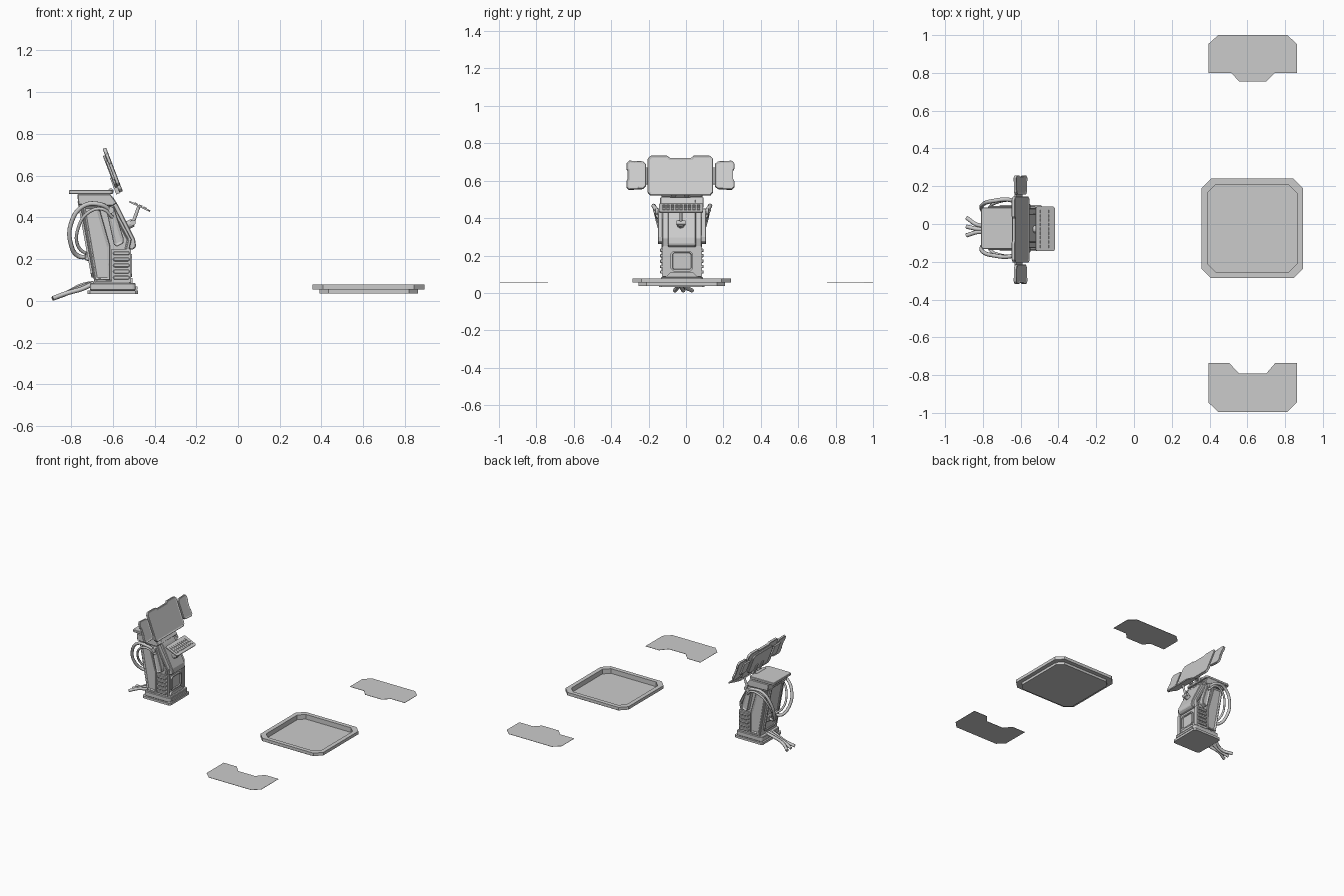
import bpy, bmesh
from math import radians, sin, cos
from mathutils import Matrix, Vector

CY = -0.022                      # centre line of the console in y


def frame(o, x, y):
    x, y = Vector(x).normalized(), Vector(y).normalized()
    z = x.cross(y)
    return Matrix(((x.x, y.x, z.x, o[0]), (x.y, y.y, z.y, o[1]),
                   (x.z, y.z, z.z, o[2]), (0, 0, 0, 1)))


def finish(name, bm, bevel=0):
    bmesh.ops.recalc_face_normals(bm, faces=bm.faces)
    me = bpy.data.meshes.new(name)
    bm.to_mesh(me)
    bm.free()
    ob = bpy.data.objects.new(name, me)
    bpy.context.collection.objects.link(ob)
    if bevel:
        m = ob.modifiers.new("bevel", 'BEVEL')
        m.width, m.segments, m.limit_method = bevel, 1, 'ANGLE'
    return ob


def prism(name, pts, m, a, b, bevel=0, inset=None):
    """Extrude a 2D outline in frame m from depth a to b; inset=(width, depth) recesses both caps."""
    bm = bmesh.new()
    lo = [bm.verts.new(m @ Vector((u, v, a))) for u, v in pts]
    hi = [bm.verts.new(m @ Vector((u, v, b))) for u, v in pts]
    caps = [bm.faces.new(lo[::-1]), bm.faces.new(hi)]
    n = len(pts)
    for i in range(n):
        j = (i + 1) % n
        bm.faces.new((lo[i], lo[j], hi[j], hi[i]))
    bmesh.ops.recalc_face_normals(bm, faces=bm.faces)
    if inset:
        bmesh.ops.inset_individual(bm, faces=caps, thickness=inset[0], depth=0)
        bmesh.ops.inset_individual(bm, faces=caps, thickness=0.003, depth=-inset[1])
    return finish(name, bm, bevel)


def octagon(x0, x1, y0, y1, c):
    return [(x0 + c, y0), (x1 - c, y0), (x1, y0 + c), (x1, y1 - c),
            (x1 - c, y1), (x0 + c, y1), (x0, y1 - c), (x0, y0 + c)]


def rect(x0, x1, y0, y1):
    return [(x0, y0), (x1, y0), (x1, y1), (x0, y1)]


def hose(name, pts, r):
    cu = bpy.data.curves.new(name, 'CURVE')
    cu.dimensions, cu.bevel_depth, cu.bevel_resolution = '3D', r, 2
    cu.use_fill_caps, cu.resolution_u = True, 6
    sp = cu.splines.new('BEZIER')
    sp.bezier_points.add(len(pts) - 1)
    for p, co in zip(sp.bezier_points, pts):
        p.co = co
        p.handle_left_type = p.handle_right_type = 'AUTO'
    ob = bpy.data.objects.new(name, cu)
    bpy.context.collection.objects.link(ob)
    bpy.ops.object.select_all(action='DESELECT')
    ob.select_set(True)
    bpy.context.view_layer.objects.active = ob
    bpy.ops.object.convert(target='MESH')
    bpy.ops.object.shade_smooth_by_angle(angle=radians(50))


def cylinder(name, p, q, r, seg=12):
    p, q = Vector(p), Vector(q)
    bm = bmesh.new()
    rot = (q - p).to_track_quat('Z', 'Y').to_matrix().to_4x4()
    bmesh.ops.create_cone(bm, cap_ends=True, segments=seg, radius1=r, radius2=r,
                          depth=(q - p).length, matrix=Matrix.Translation((p + q) / 2) @ rot)
    return finish(name, bm)


FLAT = Matrix.Identity(4)
SIDE = frame((0, CY, 0), (1, 0, 0), (0, 0, 1))       # outline in x,z ; depth along -y

# Floor tray: octagonal rings from the underside, around the rim, down to the floor
bm = bmesh.new()
big, small = (0.358, 0.894, -0.287, 0.24, 0.05), (0.39, 0.862, -0.255, 0.208, 0.043)
rings = [[bm.verts.new((x, y, z)) for x, y in octagon(*o)] for o, z in
         ((small, 0.036), (small, 0.055), (big, 0.055), (big, 0.078), (small, 0.078), (small, 0.042))]
for r, s in zip(rings, rings[1:]):
    for i in range(8):
        bm.faces.new((r[i], r[(i + 1) % 8], s[(i + 1) % 8], s[i]))
bm.faces.new(rings[0])
bm.faces.new(rings[-1])
finish("floor_tray", bm)

# Two flat panels, one with a tab and one with the matching notch
for name, pts in (
    ("tab_panel", [(0.394, 0.80), (0.515, 0.80), (0.557, 0.754), (0.70, 0.754), (0.745, 0.80), (0.862, 0.80),
                   (0.862, 0.953), (0.812, 1.0), (0.446, 1.0), (0.394, 0.953)]),
    ("notch_panel", [(0.394, -0.737), (0.505, -0.737), (0.557, -0.792), (0.70, -0.792), (0.747, -0.737),
                     (0.862, -0.737), (0.862, -0.945), (0.812, -0.995), (0.446, -0.995), (0.394, -0.945)])):
    prism(name, pts, FLAT, 0.054, 0.056)

# Console base
prism("base_plate", octagon(-0.72, -0.48, CY - 0.122, CY + 0.122, 0.012), FLAT, 0.033, 0.05)
prism("base_step", octagon(-0.71, -0.49, CY - 0.112, CY + 0.112, 0.012), FLAT, 0.05, 0.086, 0.004)
prism("base_foot_bar", rect(-0.575, -0.482, 0.055, 0.07), SIDE, -0.09, 0.09)

# Leaning body with recessed sides
prism("body", [(-0.765, 0.512), (-0.687, 0.084), (-0.52, 0.084), (-0.52, 0.25), (-0.51, 0.295),
               (-0.592, 0.45), (-0.628, 0.512)], SIDE, -0.105, 0.105, 0.003, (0.016, 0.01))
prism("front_spine", [(-0.60, 0.50), (-0.62, 0.46), (-0.54, 0.25), (-0.505, 0.245), (-0.488, 0.26),
                      (-0.493, 0.295), (-0.572, 0.455)], SIDE, -0.075, 0.075, 0.004)
prism("head_collar", [(-0.77, 0.512), (-0.765, 0.46), (-0.60, 0.455), (-0.58, 0.47), (-0.612, 0.512)],
      SIDE, -0.116, 0.116, 0.004)
prism("top_shelf", octagon(-0.81, -0.60, CY - 0.11, CY + 0.11, 0.01), FLAT, 0.512, 0.531, 0.003)

# Service hatch on the lower front
FRONT = frame((-0.52, CY, 0), (0, 1, 0), (0, 0, 1))
prism("front_hatch", octagon(-0.06, 0.06, 0.115, 0.225, 0.015), FRONT, -0.005, 0.012, 0, (0.01, 0.008))
prism("front_kick_plate", [(-0.085, 0.086), (0.085, 0.086), (0.06, 0.11), (-0.06, 0.11)], FRONT, 0, 0.015)

# Back panel and hose socket box
UPBACK = Vector((-0.078, 0, 0.428))
BACK = frame((-0.687, CY, 0.084), (0, -1, 0), UPBACK)
prism("back_panel", octagon(-0.075, 0.075, 0.03, 0.40, 0.02), BACK, -0.005, 0.01, 0, (0.012, 0.006))
prism("hose_socket_box", [(-0.735, 0.195), (-0.69, 0.185), (-0.70, 0.245), (-0.728, 0.238)], SIDE,
      -0.06, 0.06, 0.004)

# Side pods, vents and hoses, mirrored about the centre line
for s, tag in ((1, "left"), (-1, "right")):
    def d(a, b):
        return (-s * a, -s * b)
    prism("side_frame_" + tag, [(-0.745, 0.455), (-0.685, 0.10), (-0.612, 0.10), (-0.612, 0.26),
                                (-0.66, 0.43), (-0.66, 0.455)], SIDE, *d(0.088, 0.108), 0.003, (0.01, 0.006))
    prism("side_pod_" + tag, [(-0.632, 0.44), (-0.622, 0.45), (-0.595, 0.45), (-0.548, 0.30),
                              (-0.55, 0.275), (-0.58, 0.26), (-0.595, 0.27)], SIDE, *d(0.09, 0.128), 0.005,
          (0.01, 0.005))
    prism("vent_box_" + tag, rect(-0.606, -0.512, 0.088, 0.248), SIDE, *d(0.08, 0.107))
    for i in range(5):
        z = 0.103 + i * 0.029
        prism(f"vent_slat_{tag}_{i}", octagon(-0.598, -0.52, z, z + 0.018, 0.004), SIDE, *d(0.1, 0.116), 0.003)
    hose("outer_hose_" + tag, [(x, CY + s * y, z) for x, y, z in (
        (-0.605, 0.125, 0.43), (-0.66, 0.15, 0.462), (-0.74, 0.145, 0.455), (-0.80, 0.125, 0.37),
        (-0.80, 0.09, 0.27), (-0.765, 0.05, 0.215), (-0.72, 0.04, 0.21))], 0.011)
    hose("inner_hose_" + tag, [(x, CY + s * y, z) for x, y, z in (
        (-0.60, 0.125, 0.40), (-0.65, 0.147, 0.44), (-0.715, 0.14, 0.425), (-0.765, 0.11, 0.35),
        (-0.765, 0.06, 0.26), (-0.72, 0.03, 0.22))], 0.008)
    cylinder("hose_clamp_" + tag, (-0.61, CY + s * 0.10, 0.435), (-0.61, CY + s * 0.142, 0.435), 0.017)

# Screens: three panels in one tilted plane
t = radians(21)
CS = CY - 0.008
SCREEN = frame((-0.602, CS, 0.626), (0, 1, 0), (-sin(t), 0, cos(t)))
main = [(-0.16, -0.112), (0.16, -0.112), (0.175, -0.095), (0.175, 0.095), (0.158, 0.112), (0.07, 0.112),
        (0.058, 0.1), (-0.058, 0.1), (-0.07, 0.112), (-0.158, 0.112), (-0.175, 0.095), (-0.175, -0.095)]
prism("main_screen", main, SCREEN, -0.007, 0.011, 0.003, (0.008, 0.003))
prism("main_screen_back", octagon(-0.12, 0.12, -0.085, 0.08, 0.02), SCREEN, -0.018, -0.005, 0.003)
for s, tag in ((1, "left"), (-1, "right")):
    pts = [(0.185, -0.06), (0.2, -0.075), (0.275, -0.08), (0.288, -0.066), (0.288, -0.03), (0.282, -0.022),
           (0.282, 0.03), (0.288, 0.038), (0.288, 0.07), (0.275, 0.084), (0.2, 0.08), (0.185, 0.065)]
    prism("wing_screen_" + tag, [(s * u, v) for u, v in pts], SCREEN, -0.006, 0.01, 0.003, (0.007, 0.003))
    prism("wing_bracket_" + tag, rect(*sorted((s * 0.15, s * 0.22)), -0.045, 0.05), SCREEN, -0.014, -0.004)
cylinder("screen_hinge", (-0.61, CS - 0.055, 0.525), (-0.61, CS + 0.055, 0.525), 0.014)
for y in (-0.035, 0.035):
    prism("screen_arm", rect(y - 0.012, y + 0.012, -0.115, -0.03), SCREEN, -0.024, -0.006)

# Keyboard shelf on a jointed stem
KEYS = frame((-0.471, CY - 0.004, 0.453), (0, 1, 0), (-0.1, 0, 0.046))
prism("keyboard_shelf", octagon(-0.118, 0.118, -0.055, 0.055, 0.008), KEYS, -0.004, 0.004)
for r in range(3):
    for c in range(9):
        u, v = -0.092 + c * 0.023, -0.026 + r * 0.024
        prism(f"key_{r}_{c}", rect(u - 0.008, u + 0.008, v - 0.008, v + 0.008), KEYS, 0.003, 0.008)
cylinder("keyboard_stem", (-0.476, CY - 0.006, 0.45), (-0.503, CY - 0.006, 0.375), 0.008)
cylinder("keyboard_joint", (-0.503, CY - 0.03, 0.375), (-0.503, CY + 0.018, 0.375), 0.013)
cylinder("keyboard_mount", (-0.545, CY - 0.006, 0.355), (-0.503, CY - 0.006, 0.375), 0.02)

# Floor cables trailing behind the base
for i, (y0, y1, y2) in enumerate(((0.03, 0.015, 0.055), (0.0, -0.005, 0.008), (-0.03, -0.02, -0.038))):
    hose(f"floor_cable_{i}", [(-0.69, CY + y0, 0.085), (-0.745, CY + y0, 0.075 - i * 0.008),
                              (-0.82, CY + y1, 0.037), (-0.887, CY + y2, 0.012)], 0.011)
